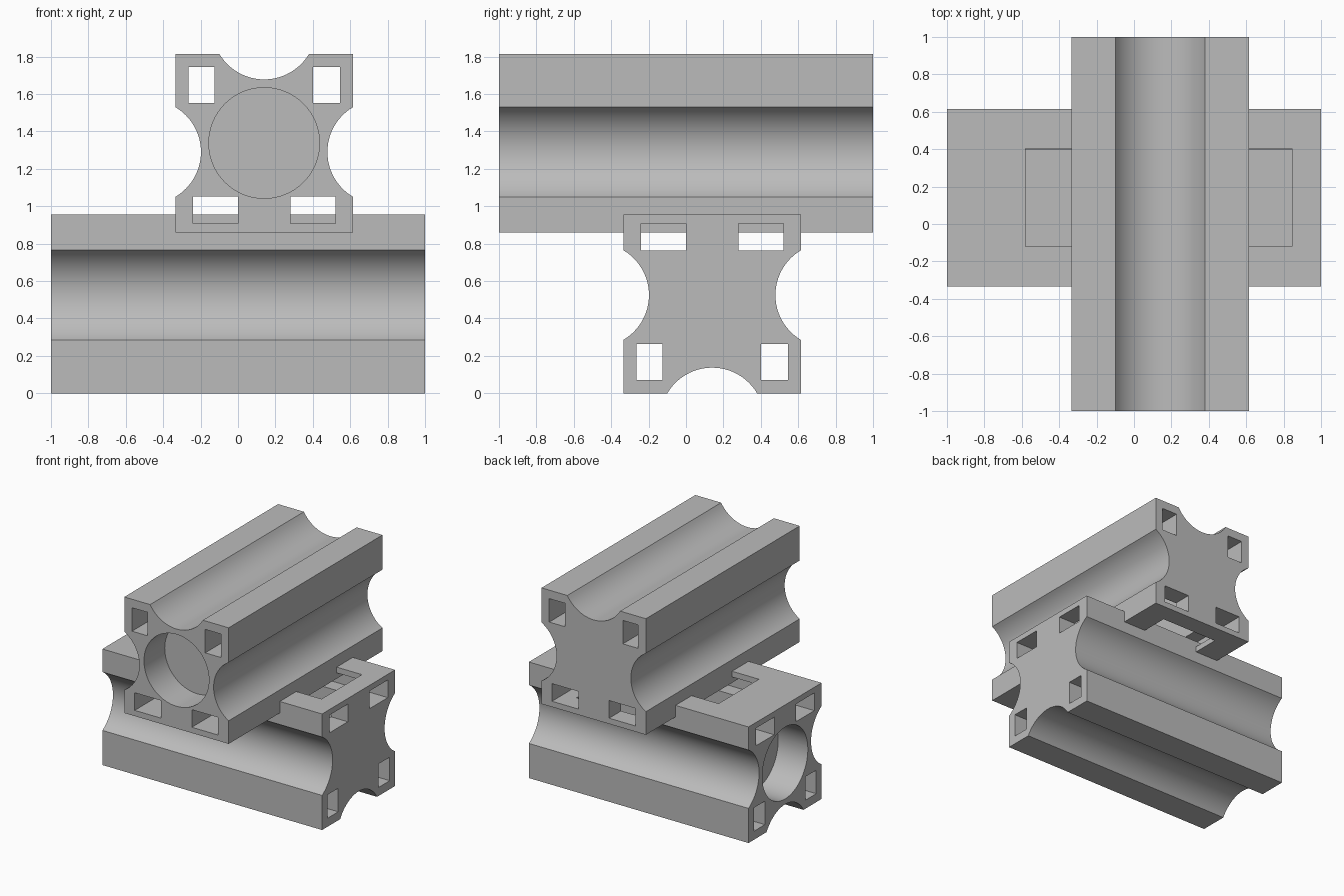
import bpy, bmesh, math
from mathutils import Matrix, Vector

cube = bpy.data.objects.get("Cube")
if cube:
    bpy.data.objects.remove(cube, do_unlink=True)

grey = bpy.data.materials.new("light_grey")
grey.use_nodes = True
GREY = (0.5, 0.5, 0.5, 1)
grey.diffuse_color = GREY
grey.node_tree.nodes["Principled BSDF"].inputs["Base Color"].default_value = GREY

# Cross-section limits, in beam coordinates (beam runs along x)
LOW, HIGH, TOP, MID = -0.335, 0.615, 0.955, 0.14
CHORD, SAG = 0.24, 0.137
RADIUS = (CHORD ** 2 + SAG ** 2) / (2 * SAG)
HEIGHT = 1.815


def link(bm, name):
    bmesh.ops.recalc_face_normals(bm, faces=bm.faces)
    mesh = bpy.data.meshes.new(name)
    bm.to_mesh(mesh)
    bm.free()
    obj = bpy.data.objects.new(name, mesh)
    bpy.context.collection.objects.link(obj)
    mesh.materials.append(grey)
    return obj


def box(name, x, y, z):
    bm = bmesh.new()
    bmesh.ops.create_cube(bm, size=1)
    size = [b - a for a, b in (x, y, z)]
    centre = [(a + b) / 2 for a, b in (x, y, z)]
    bm.transform(Matrix.Translation(centre) @ Matrix.Diagonal((*size, 1)))
    return link(bm, name)


def bore(name, x0, x1, radius):
    bm = bmesh.new()
    bmesh.ops.create_cone(bm, cap_ends=True, segments=64, radius1=radius,
                          radius2=radius, depth=x1 - x0)
    bm.transform(Matrix.Translation(((x0 + x1) / 2, MID, 0.477))
                 @ Matrix.Rotation(math.pi / 2, 4, "Y"))
    return link(bm, name)


def groove(y, z, inward):
    """Arc points of a concave groove, centred on an edge of the section."""
    half = math.asin(CHORD / RADIUS)
    start = math.atan2(inward[1], inward[0])
    cy = y - inward[0] * (RADIUS - SAG)
    cz = z - inward[1] * (RADIUS - SAG)
    steps = 24
    angles = [start + half - 2 * half * i / steps for i in range(steps + 1)]
    return [(cy + RADIUS * math.cos(a), cz + RADIUS * math.sin(a)) for a in angles]


def beam(name):
    # Grooved bar
    outline = [(LOW, 0)] + groove(MID, 0, (0, 1)) + [(HIGH, 0)]
    outline += groove(HIGH, 0.525, (-1, 0)) + [(HIGH, TOP), (LOW, TOP)]
    outline += groove(LOW, 0.525, (1, 0))
    bm = bmesh.new()
    face = bm.faces.new([bm.verts.new((-1, y, z)) for y, z in outline])
    ext = bmesh.ops.extrude_face_region(bm, geom=[face])
    moved = [v for v in ext["geom"] if isinstance(v, bmesh.types.BMVert)]
    bmesh.ops.translate(bm, verts=moved, vec=(2, 0, 0))
    bar = link(bm, name)

    # Openings: central pocket, shaft bores and four corner channels
    through = (-1.1, 1.1)
    cutters = [
        box("pocket_cutter", (-0.58, 0.845), (-0.12, 0.405), (0.2, 1.1)),
        bore("shaft_cutter", *through, 0.168),
        bore("counterbore_cutter", -1.1, -0.73, 0.296),
    ]
    for y in ((-0.265, -0.125), (0.402, 0.545)):
        cutters.append(box("corner_channel_cutter", through, y, (0.07, 0.263)))
    for y in ((-0.24, 0.0), (0.28, 0.52)):
        cutters.append(box("flat_channel_cutter", through, y, (0.763, 0.908)))
    for cutter in cutters:
        cutter.hide_render = True
        mod = bar.modifiers.new(cutter.name, "BOOLEAN")
        mod.operation, mod.solver, mod.object = "DIFFERENCE", "EXACT", cutter

    # Bake the cuts and drop the cutters
    bpy.context.view_layer.update()
    graph = bpy.context.evaluated_depsgraph_get()
    baked = bpy.data.meshes.new_from_object(bar.evaluated_get(graph))
    bar.modifiers.clear()
    bar.data = baked
    for cutter in cutters:
        bpy.data.objects.remove(cutter, do_unlink=True)
    return bar


# Lower beam, and the same beam turned over and across for the upper one
lower = beam("lower_beam")
upper = lower.copy()
upper.data = lower.data.copy()
upper.name = "upper_beam"
bpy.context.collection.objects.link(upper)
turn = Matrix.Rotation(math.pi, 4, Vector((1, 1, 0)))
upper.data.transform(Matrix.Translation((0, 0, HEIGHT)) @ turn)

bpy.ops.object.select_all(action="DESELECT")
for obj in (lower, upper):
    obj.select_set(True)
bpy.context.view_layer.objects.active = lower
bpy.ops.object.shade_smooth_by_angle(angle=math.radians(30))
